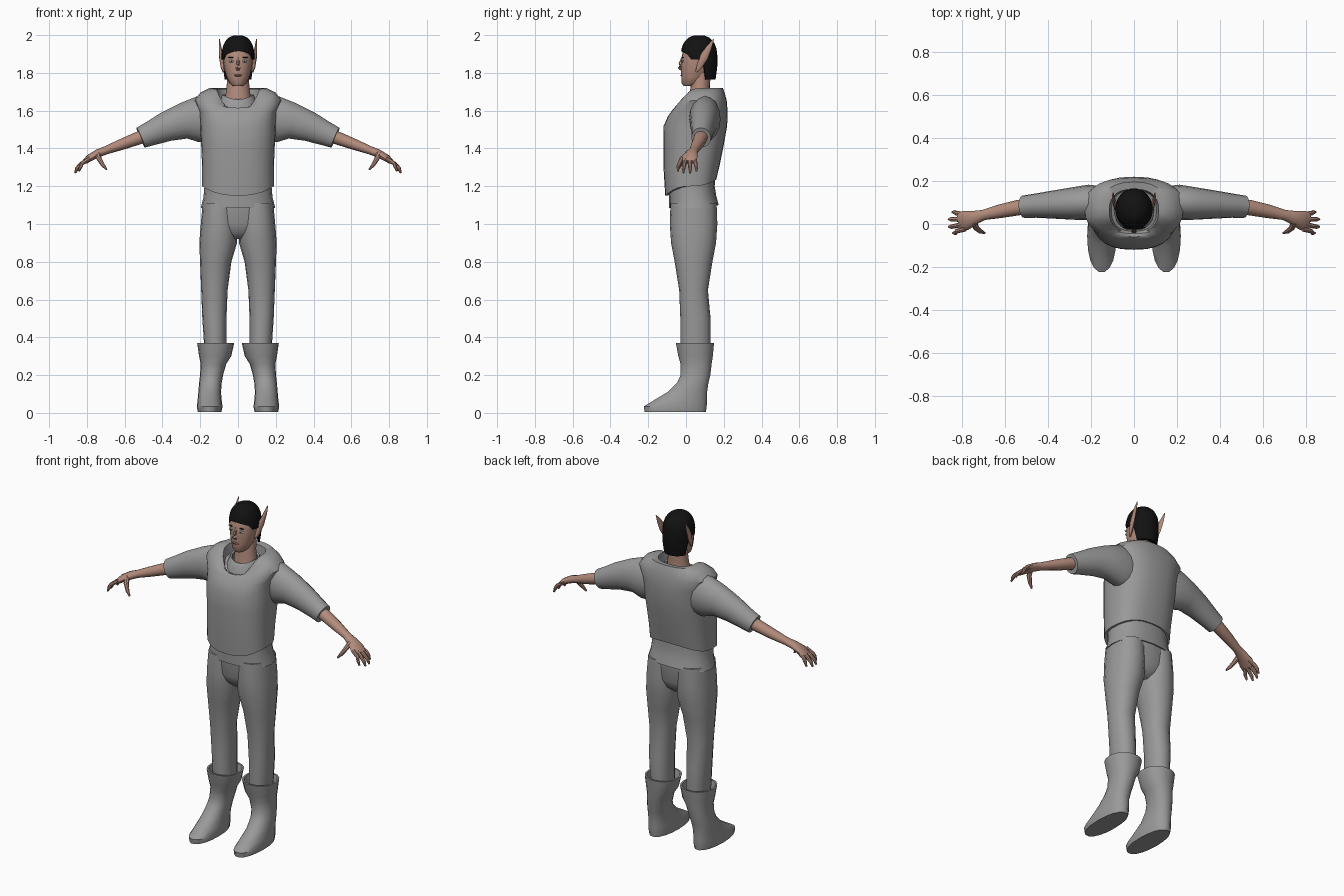
import bpy, bmesh, math
from mathutils import Vector


def material(name, rgb):
    m = bpy.data.materials.new(name)
    m.diffuse_color = (*rgb, 1)
    return m


CLOTH = material("grey_cloth", (0.32, 0.32, 0.32))
SKIN = material("skin", (0.45, 0.26, 0.2))
HAIR = material("black_hair", (0.006, 0.006, 0.006))
WHITE = material("eye_white", (0.6, 0.6, 0.6))
IRIS = material("eye_iris", (0.03, 0.08, 0.12))
LIPS = material("lips", (0.33, 0.15, 0.12))


def loft(name, rings, mat):
    """Skin a list of equal point rings and cap both ends."""
    bm = bmesh.new()
    loops = [[bm.verts.new(p) for p in ring] for ring in rings]
    n = len(loops[0])
    for a, b in zip(loops, loops[1:]):
        for i in range(n):
            j = (i + 1) % n
            bm.faces.new((a[i], a[j], b[j], b[i]))
    bm.faces.new(loops[0])
    bm.faces.new(loops[-1])
    bmesh.ops.recalc_face_normals(bm, faces=bm.faces)
    me = bpy.data.meshes.new(name)
    bm.to_mesh(me)
    bm.free()
    ob = bpy.data.objects.new(name, me)
    bpy.context.collection.objects.link(ob)
    me.materials.append(mat)
    bpy.ops.object.select_all(action='DESELECT')
    ob.select_set(True)
    bpy.context.view_layer.objects.active = ob
    bpy.ops.object.shade_smooth_by_angle(angle=math.radians(42))
    return ob


def level(cx, cy, z, rx, ry, front=0, back=0, power=2.0, n=20):
    """Horizontal rounded ring; front/back lift the rim at those ends."""
    pts = []
    for i in range(n):
        t = 2 * math.pi * (i + 0.0) / n
        c, s = math.cos(t), math.sin(t)
        x = math.copysign(abs(c) ** (2 / power), c)
        y = math.copysign(abs(s) ** (2 / power), s)
        pts.append((cx + rx * x, cy + ry * y,
                    z + front * max(0, -s) ** 2 + back * max(0, s) ** 2))
    return pts


def tube(name, path, mat, side=1, n=12):
    """Loft along a path of (x, y, z, side radius, upright radius)."""
    pts = [Vector((p[0] * side, p[1], p[2])) for p in path]
    rings = []
    for i, p in enumerate(pts):
        d = (pts[min(i + 1, len(pts) - 1)] - pts[max(i - 1, 0)]).normalized()
        u = d.cross(Vector((0, 0, 1))).normalized()
        v = u.cross(d)
        a, b = path[i][3:]
        rings.append([p + u * a * math.cos(2 * math.pi * k / n)
                      + v * b * math.sin(2 * math.pi * k / n) for k in range(n)])
    return loft(name, rings, mat)


def pebble(name, loc, size, mat):
    """Small flattened ellipsoid."""
    x, y, z = loc
    sx, sy, sz = size
    rings = [level(x, y, z + sz * math.sin(a), sx * math.cos(a), sy * math.cos(a), n=12)
             for a in (-1.4, -0.8, 0, 0.8, 1.4)]
    return loft(name, rings, mat)


# Vest with sloped shoulders and an open, dipped neck
loft("vest", [level(0, cy, z, rx, ry, f, b, 2.5, 28) for z, cy, rx, ry, f, b in (
    (1.20, .025, .178, .125, -.05, .035), (1.20, .025, .190, .135, -.05, .035),
    (1.30, .030, .190, .148, -.02, .01), (1.42, .040, .195, .160, 0, 0),
    (1.52, .050, .200, .168, 0, 0), (1.60, .062, .206, .158, -.03, 0),
    (1.655, .0725, .230, .143, -.05, 0), (1.695, .072, .200, .132, -.08, 0),
    (1.72, .075, .150, .120, -.11, 0), (1.715, .062, .115, .100, -.12, 0),
    (1.66, .062, .105, .095, -.08, 0))], CLOTH)

# Shirt collar and the shirt hem below the vest
loft("shirt_collar", [level(0, cy, z, rx, ry, f) for z, cy, rx, ry, f in (
    (1.54, .06, .12, .095, 0), (1.64, .065, .10, .088, 0), (1.685, .068, .083, .07, -.025),
    (1.68, .068, .074, .062, -.025), (1.64, .068, .07, .058, 0))], CLOTH)
loft("shirt_hem", [level(0, cy, z, rx, ry, f, b, 2.4) for z, cy, rx, ry, f, b in (
    (1.28, .03, .178, .125, 0, 0), (1.20, .03, .178, .122, 0, 0),
    (1.14, .035, .183, .125, 0, .01), (1.085, .042, .197, .131, 0, .015),
    (1.087, .042, .187, .121, 0, .015), (1.13, .04, .17, .11, 0, 0))], CLOTH)

# Trousers: hips and two legs
loft("trouser_hips", [level(0, .04, z, rx, ry, 0, 0, 2.3) for z, rx, ry in (
    (.92, .06, .06), (.95, .13, .095), (1.0, .185, .115), (1.12, .18, .122))], CLOTH)

for side, tag in ((1, "left"), (-1, "right")):
    loft(f"trouser_leg_{tag}", [level(cx * side, cy, z, rx, ry, 0, 0, 2.2, 16)
         for cx, cy, z, rx, ry in (
        (.12, .05, .32, .058, .078), (.122, .05, .40, .060, .080), (.125, .05, .50, .064, .080),
        (.125, .04, .65, .070, .076), (.118, .04, .80, .083, .100), (.105, .04, .90, .100, .119),
        (.100, .04, 1.0, .097, .126), (.097, .04, 1.11, .090, .122))], CLOTH)

    # Boot: sole and toe, ankle, flared open cuff
    loft(f"boot_{tag}", [level(cx * side, (y0 + y1) / 2, z, rx, (y1 - y0) / 2, 0, 0, 2.2, 18)
         for z, cx, rx, y0, y1 in (
        (.006, .150, .063, -.222, .108), (.035, .150, .068, -.225, .112),
        (.065, .150, .064, -.175, .113), (.11, .150, .060, -.10, .113),
        (.16, .146, .060, -.048, .12), (.20, .140, .061, -.030, .13),
        (.26, .130, .068, -.030, .137), (.30, .121, .085, -.042, .143),
        (.37, .118, .098, -.055, .150), (.37, .118, .088, -.045, .140),
        (.32, .118, .075, -.035, .130))], CLOTH)

    # Short wide sleeve with a hollow cuff
    tube(f"sleeve_{tag}", [
        (.14, .10, 1.55, .075, .115), (.21, .10, 1.555, .083, .122), (.29, .095, 1.545, .075, .095),
        (.38, .09, 1.515, .065, .079), (.46, .085, 1.48, .056, .065), (.515, .08, 1.457, .052, .057),
        (.514, .08, 1.457, .042, .046), (.48, .084, 1.472, .04, .044)], CLOTH, side, 16)

    # Forearm, palm, fingers and thumb
    tube(f"forearm_and_palm_{tag}", [
        (.46, .085, 1.48, .036, .036), (.54, .076, 1.45, .036, .034), (.62, .06, 1.42, .032, .029),
        (.70, .042, 1.39, .024, .022), (.74, .03, 1.375, .032, .022), (.785, .016, 1.35, .046, .019),
        (.812, .010, 1.328, .042, .012)], SKIN, side)
    for k, (y0, y1, x1, z1) in enumerate((
            (.045, .055, .845, 1.28), (.021, .022, .863, 1.27),
            (-.002, -.013, .862, 1.27), (-.024, -.042, .842, 1.28))):
        tube(f"finger_{k + 1}_{tag}", [
            (.785, y0, 1.348, .011, .011), (.825, (y0 + y1) / 2, 1.322, .011, .011),
            (x1 - .01, y1, z1 + .025, .010, .010), (x1, y1, z1, .005, .005)], SKIN, side, 8)
    tube(f"thumb_{tag}", [
        (.745, .01, 1.375, .015, .014), (.735, -.018, 1.345, .014, .013),
        (.715, -.034, 1.312, .011, .011), (.695, -.042, 1.288, .005, .005)], SKIN, side, 8)

    # Long pointed ear
    tube(f"ear_{tag}", [
        (.076, .055, 1.805, .006, .006), (.082, .072, 1.835, .010, .016),
        (.089, .095, 1.885, .010, .023), (.095, .122, 1.935, .007, .015),
        (.098, .146, 1.978, .002, .002)], SKIN, side, 8)

    # Eye and brow
    pebble(f"eye_{tag}", (.034 * side, -.0185, 1.862), (.014, .005, .008), WHITE)
    pebble(f"iris_{tag}", (.034 * side, -.0215, 1.862), (.006, .004, .006), IRIS)
    pebble(f"brow_{tag}", (.036 * side, -.0165, 1.882), (.018, .005, .003), HAIR)

# Neck and head
loft("neck", [level(0, cy, z, rx, ry, n=16) for z, cy, rx, ry in (
    (1.60, .07, .075, .06), (1.67, .072, .068, .055), (1.72, .075, .060, .052),
    (1.80, .08, .058, .05))], SKIN)
loft("head", [level(0, cy, z, rx, ry) for z, cy, rx, ry in (
    (1.730, .018, .026, .030), (1.745, .030, .044, .053), (1.78, .045, .061, .070),
    (1.82, .055, .072, .081), (1.87, .060, .079, .086), (1.92, .065, .078, .081),
    (1.96, .070, .062, .065), (1.98, .070, .035, .04))], SKIN)
tube("nose", [(0, -.017, 1.885, .005, .006), (0, -.029, 1.845, .010, .011),
              (0, -.034, 1.828, .013, .011), (0, -.024, 1.815, .008, .005)], SKIN, n=8)
pebble("mouth", (0, -.0235, 1.787), (.023, .0055, .006), LIPS)


# Hair cap: short over the brow, long behind the ears
def hair_ring(t, scale=1.0, n=28):
    pts = []
    for i in range(n):
        a = 2 * math.pi * i / n
        c, s = math.cos(a), math.sin(a)
        low = 1.765 if s > .3 else (1.87 if s > -.5 else 1.89 + .025 * (-s - .5) / .5)
        z = low + (1.999 - low) * math.sin(t * math.pi / 2)
        h = max(0, (z - 1.88) / .12)
        r = scale * max(0, 1 - h ** 2.4) ** (1 / 2.4)
        if s > .3:
            r *= 1 - .1 * max(0, (1.83 - z) / .065)
        pts.append((.087 * r * c, .069 + .097 * r * s, z))
    return pts


loft("hair", [hair_ring(0, .85)] + [hair_ring(t) for t in
     (0, .1, .2, .3, .4, .5, .6, .7, .8, .9, .97)], HAIR)
